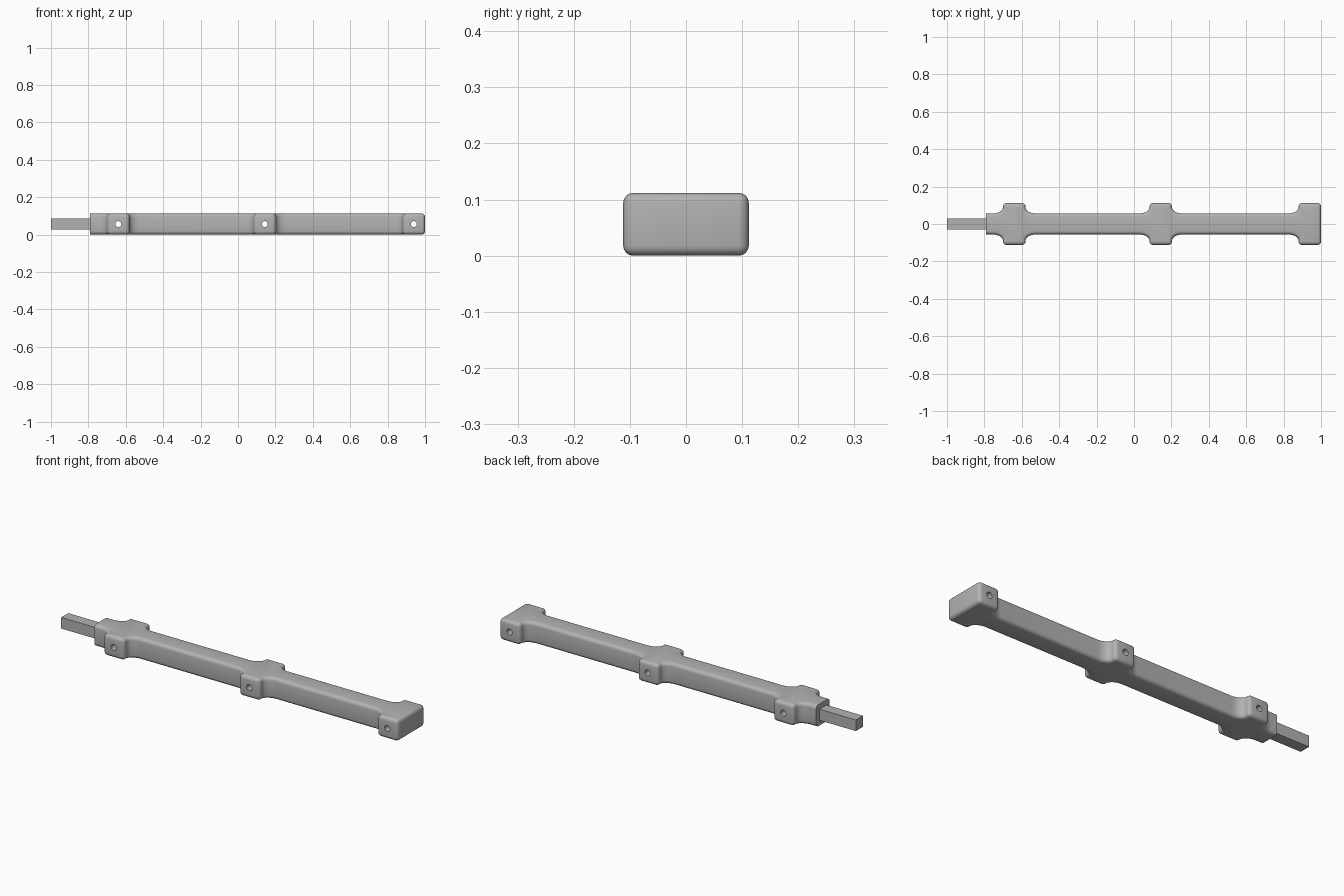
import bpy, bmesh, math
from mathutils import Matrix

if "Cube" in bpy.data.objects:
    bpy.data.objects.remove(bpy.data.objects["Cube"])

HALF = 0.056            # half of the square bar section
WIDE = 0.112            # half width at the lugs
LUG = 0.06              # half length of a lug
LEFT, RIGHT = -0.79, 1.0
LUGS = (-0.64, 0.143, 0.94)

grey = bpy.data.materials.new("light grey")
grey.use_nodes = True
colour = (0.45, 0.45, 0.45, 1)
grey.diffuse_color = colour
grey.node_tree.nodes["Principled BSDF"].inputs["Base Color"].default_value = colour


def make(name, bm):
    bmesh.ops.recalc_face_normals(bm, faces=bm.faces[:])
    mesh = bpy.data.meshes.new(name)
    bm.to_mesh(mesh)
    bm.free()
    mesh.materials.append(grey)
    obj = bpy.data.objects.new(name, mesh)
    bpy.context.collection.objects.link(obj)
    return obj


def flare(cx, side):
    """Concave sweep from the bar up to the lug, then the lug corner."""
    rx, ry, steps = 0.055, 0.034, 8
    pts = []
    for i in range(steps + 1):
        a = math.pi / 2 * i / steps
        pts.append((cx + side * (LUG + rx * (1 - math.sin(a))),
                    HALF + ry * (1 - math.cos(a))))
    return pts + [(cx + side * LUG, WIDE)]


# Half outline of the bar, mirrored to the other side
half = [(LEFT, HALF)]
for cx in LUGS:
    half += flare(cx, -1)
    if cx + LUG < RIGHT - 0.01:
        half += flare(cx, 1)[::-1]
    else:
        half.append((RIGHT, WIDE))
outline = half + [(x, -y) for x, y in reversed(half)]

# Bar with rounded edges, square cut at the tang end
bm = bmesh.new()
base = bm.faces.new([bm.verts.new((x, y, 0)) for x, y in outline])
up = bmesh.ops.extrude_face_region(bm, geom=[base])
for v in up["geom"]:
    if isinstance(v, bmesh.types.BMVert):
        v.co.z = 2 * HALF
bmesh.ops.recalc_face_normals(bm, faces=bm.faces[:])
edges = []
for e in bm.edges:
    a, b = e.verts
    upright = abs(a.co.z - b.co.z) > 0.01
    at_tang = max(a.co.x, b.co.x) < LEFT + 0.001
    lug_corner = abs(a.co.y) > WIDE - 0.001
    if (upright and lug_corner) or (not upright and not at_tang):
        edges.append(e)
bmesh.ops.bevel(bm, geom=edges, offset=0.018, segments=4, profile=0.5,
                affect='EDGES', clamp_overlap=False)
bar = make("bar", bm)

# Cross holes through the lugs
bm = bmesh.new()
for cx in LUGS:
    bmesh.ops.create_cone(bm, cap_ends=True, segments=24, radius1=0.016,
                          radius2=0.016, depth=0.4,
                          matrix=Matrix.Translation((cx, 0, HALF))
                          @ Matrix.Rotation(math.pi / 2, 4, 'X'))
cutter = make("hole_cutter", bm)
cutter.hide_render = True
cutter.hide_viewport = True
cut = bar.modifiers.new("holes", 'BOOLEAN')
cut.operation = 'DIFFERENCE'
cut.solver = 'EXACT'
cut.object = cutter
bpy.context.view_layer.update()
bpy.context.view_layer.objects.active = bar
bpy.ops.object.select_all(action='DESELECT')
bar.select_set(True)
bpy.ops.object.modifier_apply(modifier=cut.name)
bpy.data.objects.remove(cutter)
bpy.ops.object.shade_smooth_by_angle(angle=math.radians(35))

# Square tang
bm = bmesh.new()
bmesh.ops.create_cube(bm, size=1)
start, end = -1.0, LEFT + 0.02
bmesh.ops.transform(bm, verts=bm.verts[:],
                    matrix=Matrix.Translation(((start + end) / 2, 0, HALF))
                    @ Matrix.Diagonal((end - start, 0.058, 0.058, 1)))
make("tang", bm)
